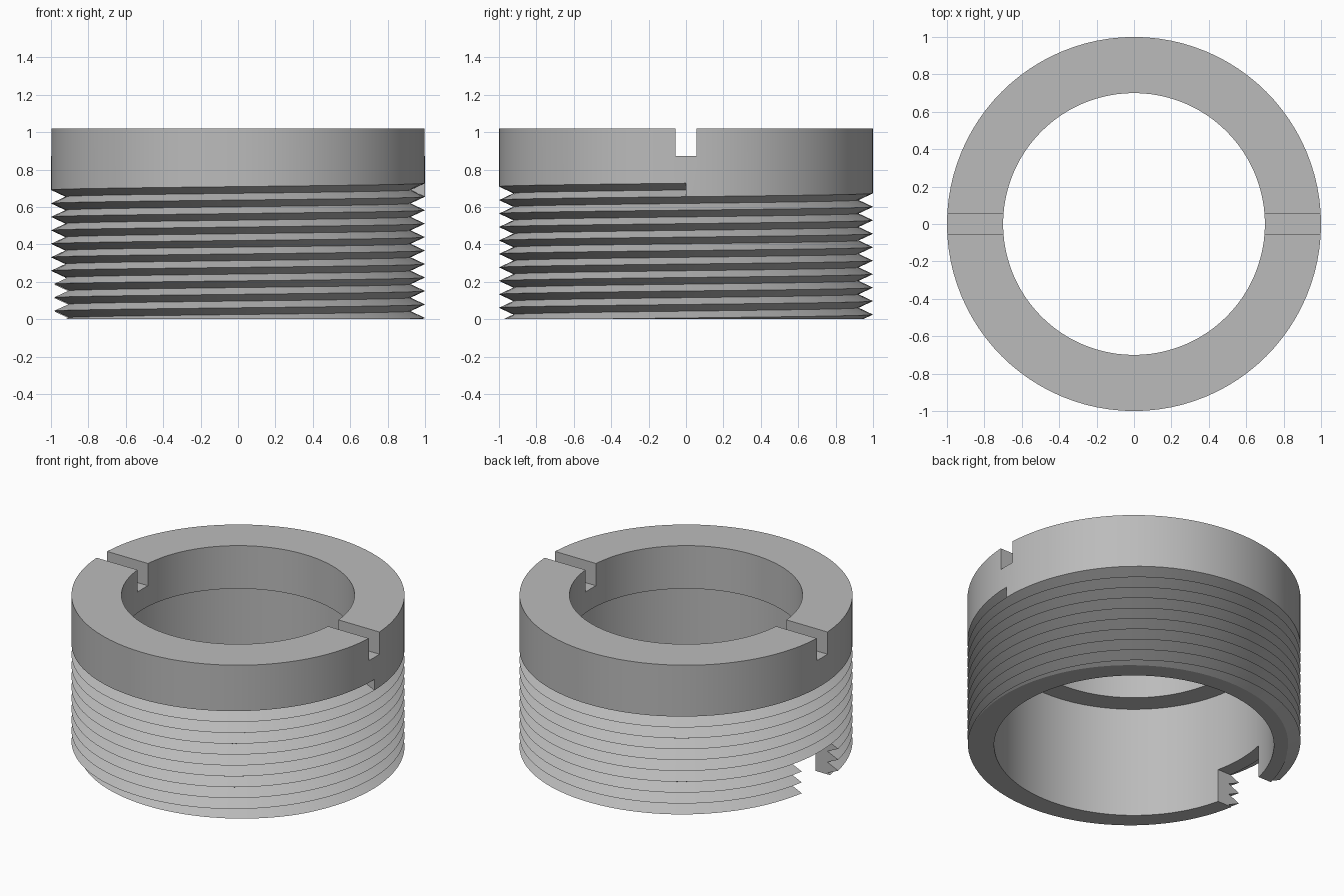
import bpy
import bmesh
from math import cos, sin, pi

cube = bpy.data.objects.get("Cube")
if cube:
    bpy.data.objects.remove(cube, do_unlink=True)

SEGMENTS = 96
HEIGHT = 1.02
OUTER, ROOT = 1.0, 0.923          # thread crest and root radii
BORE, RECESS = 0.70, 0.84         # upper bore and wider lower bore
SHELF = 0.735
PITCH = 0.072
START = 0.655                     # flange edge height where the thread begins
ROWS = 24                         # alternating crest and root rows

grey = bpy.data.materials.new("plain_grey")
grey.use_nodes = True
grey.diffuse_color = (0.5, 0.5, 0.5, 1)
grey.node_tree.nodes["Principled BSDF"].inputs["Base Color"].default_value = (0.5, 0.5, 0.5, 1)


def box_cutter(name, low, high):
    """Box between two corners, used only for cutting."""
    centre = [(a + b) / 2 for a, b in zip(low, high)]
    bpy.ops.mesh.primitive_cube_add(size=1, location=centre)
    box = bpy.context.object
    box.name = name
    box.scale = [b - a for a, b in zip(low, high)]
    box.hide_render = True
    return box


def cut(target, cutter):
    mod = target.modifiers.new(cutter.name, "BOOLEAN")
    mod.operation = "DIFFERENCE"
    mod.solver = "EXACT"
    mod.object = cutter
    bpy.context.view_layer.objects.active = target
    bpy.ops.object.modifier_apply(modifier=mod.name)
    bpy.data.objects.remove(cutter, do_unlink=True)


# Ring: a profile swept round once, its thread rising one pitch per turn
bm = bmesh.new()
columns = []
for i in range(SEGMENTS + 1):
    turn = i / SEGMENTS
    angle = 2 * pi * (i % SEGMENTS) / SEGMENTS
    profile = [(RECESS, -0.1), (RECESS, SHELF), (BORE, SHELF), (BORE, HEIGHT), (OUTER, HEIGHT)]
    for row in range(ROWS):
        radius = ROOT if row % 2 else OUTER
        profile.append((radius, START + PITCH * (turn - row / 2)))
    columns.append([bm.verts.new((r * cos(angle), r * sin(angle), z)) for r, z in profile])

for i, (a, b) in enumerate(zip(columns, columns[1:])):
    for j in range(len(a) - 1):
        corners = [a[j], b[j], b[j + 1], a[j + 1]]
        if i == 0 and j == 4:
            corners.append(columns[-1][5])     # meet the top of the thread end
        bm.faces.new(corners)

# Upright wall where the thread ends under the flange
bm.faces.new(columns[-1][5:8])
bmesh.ops.remove_doubles(bm, verts=bm.verts[:], dist=0.0001)

# Flat underside
result = bmesh.ops.bisect_plane(bm, geom=bm.verts[:] + bm.edges[:] + bm.faces[:],
                                plane_co=(0, 0, 0), plane_no=(0, 0, -1), clear_outer=True)
rim = [e for e in bm.edges if e.is_boundary]
bmesh.ops.triangle_fill(bm, edges=rim, use_beauty=True, normal=(0, 0, -1))
bmesh.ops.recalc_face_normals(bm, faces=bm.faces[:])

mesh = bpy.data.meshes.new("threaded_ring")
bm.to_mesh(mesh)
bm.free()
mesh.materials.append(grey)
ring = bpy.data.objects.new("threaded_ring", mesh)
bpy.context.collection.objects.link(ring)

# Driver slots across the top and a relief notch in the lower right wall
cut(ring, box_cutter("driver_slot", (-1.2, -0.055, 0.873), (1.2, 0.055, 1.2)))
cut(ring, box_cutter("relief_notch", (-1.2, -0.19, -0.2), (-0.5, 0.19, 0.22)))

# Soft round walls with crisp edges
bpy.ops.object.select_all(action="DESELECT")
ring.select_set(True)
bpy.context.view_layer.objects.active = ring
bpy.ops.object.shade_smooth_by_angle(angle=pi / 9)
